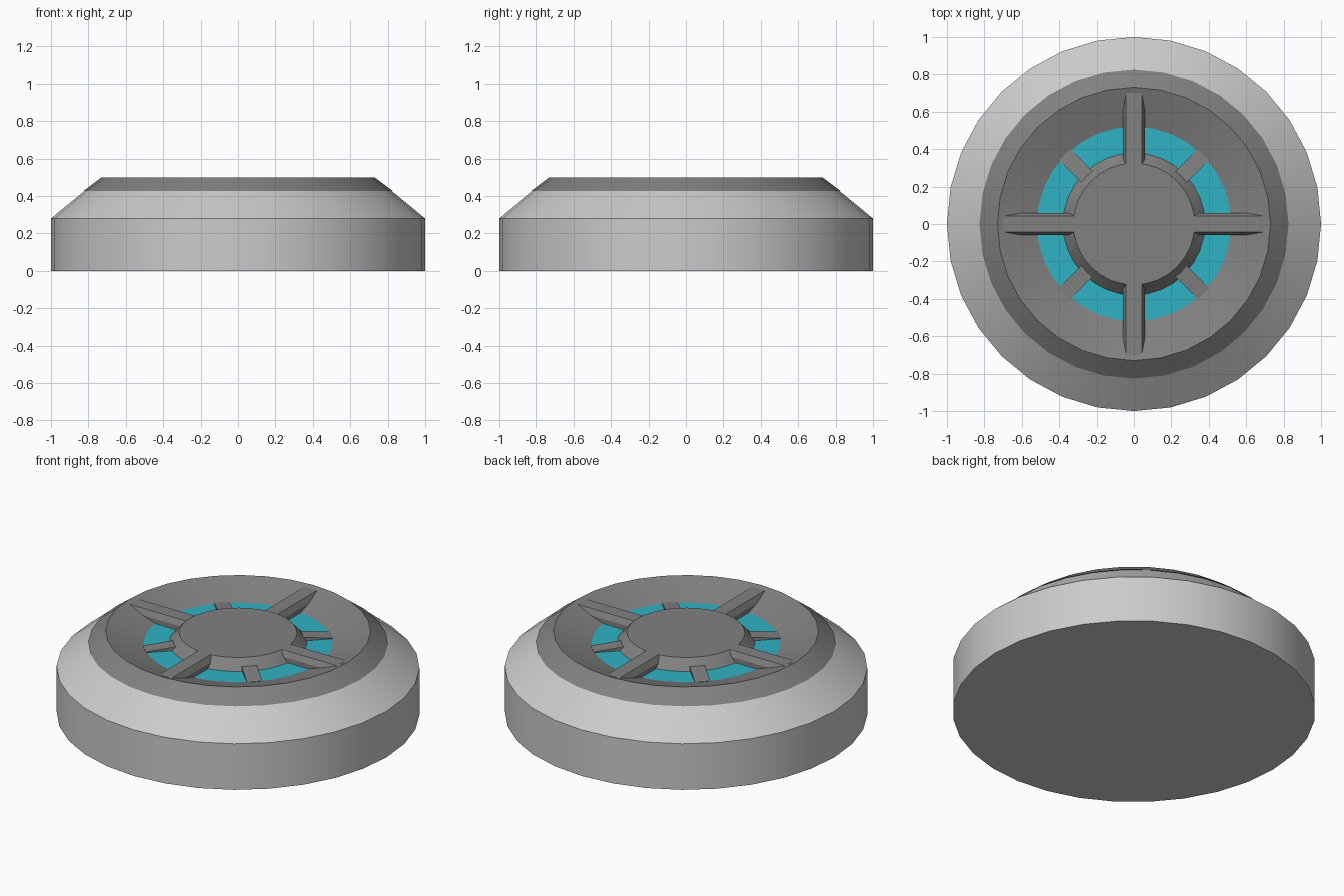
import bpy, bmesh, math
from mathutils import Matrix

if "Cube" in bpy.data.objects:
    bpy.data.objects.remove(bpy.data.objects["Cube"])

SIDES = 32


def material(name, rgb):
    m = bpy.data.materials.new(name)
    m.diffuse_color = (*rgb, 1)
    m.use_nodes = True
    m.node_tree.nodes["Principled BSDF"].inputs["Base Color"].default_value = m.diffuse_color
    return m


dark = material("dark_grey", (0.22, 0.22, 0.22))
teal = material("teal_glow", (0.03, 0.45, 0.55))


def finish(name, bm, mat=None, smooth=True):
    bmesh.ops.remove_doubles(bm, verts=bm.verts, dist=1e-5)
    me = bpy.data.meshes.new(name)
    bm.to_mesh(me)
    bm.free()
    ob = bpy.data.objects.new(name, me)
    bpy.context.collection.objects.link(ob)
    if mat:
        me.materials.append(mat)
    if smooth:
        bpy.ops.object.select_all(action='DESELECT')
        ob.select_set(True)
        bpy.context.view_layer.objects.active = ob
        bpy.ops.object.shade_smooth_by_angle(angle=math.radians(20))
    return ob


def lathe(name, profile, mat=None, cap_first=False, cap_last=False):
    """Spin an (r, z) profile; listed bottom/outside first, so faces point out."""
    bm = bmesh.new()
    rings = []
    for r, z in profile:
        rings.append([bm.verts.new((r * math.cos(2 * math.pi * i / SIDES),
                                    r * math.sin(2 * math.pi * i / SIDES), z))
                      for i in range(SIDES)])
    for a, b in zip(rings, rings[1:]):
        for i in range(SIDES):
            j = (i + 1) % SIDES
            bm.faces.new((a[i], a[j], b[j], b[i]))
    if cap_first:
        bm.faces.new(rings[0][::-1])
    if cap_last:
        bm.faces.new(rings[-1])
    return finish(name, bm, mat)


def bar(name, start, end, angle, mat):
    """Bar along a radius, lofted between two (r, [(y, z), ...]) sections."""
    bm = bmesh.new()
    a, b = ([bm.verts.new((r, y, z)) for y, z in sec] for r, sec in (start, end))
    n = len(a)
    for i in range(n):
        j = (i + 1) % n
        bm.faces.new((a[i], a[j], b[j], b[i]))
    bm.faces.new(a[::-1])
    bm.faces.new(b)
    bmesh.ops.recalc_face_normals(bm, faces=bm.faces)
    bm.transform(Matrix.Rotation(math.radians(angle), 4, 'Z'))
    return finish(name, bm, mat, smooth=False)


# Main housing
lathe("housing", [(1, 0), (1, 0.28), (0.815, 0.432)], cap_first=True)
# Dished dark cap ring
lathe("cap_ring", [(0.815, 0.427), (0.826, 0.427), (0.73, 0.5), (0.52, 0.43)], dark)
# Flat coloured ring at the bottom of the dish
lathe("glow_ring", [(0.52, 0.43), (0.37, 0.43)], teal)
# Central hub
lathe("hub", [(0.38, 0.43), (0.325, 0.49)], dark, cap_last=True)

# Four large chamfered ribs and four small spokes between them
rib = [(-0.06, 0.425), (0.06, 0.425), (0.06, 0.458),
       (0.042, 0.491), (-0.042, 0.491), (-0.06, 0.458)]


def flat(z):
    return [(-0.043, 0.425), (0.043, 0.425), (0.043, z), (-0.043, z)]


for k in range(4):
    bar(f"rib_{k + 1}", (0.322, rib), (0.70, rib), 90 * k, dark)
    bar(f"spoke_{k + 1}", (0.345, flat(0.453)), (0.525, flat(0.434)), 90 * k + 45, dark)
